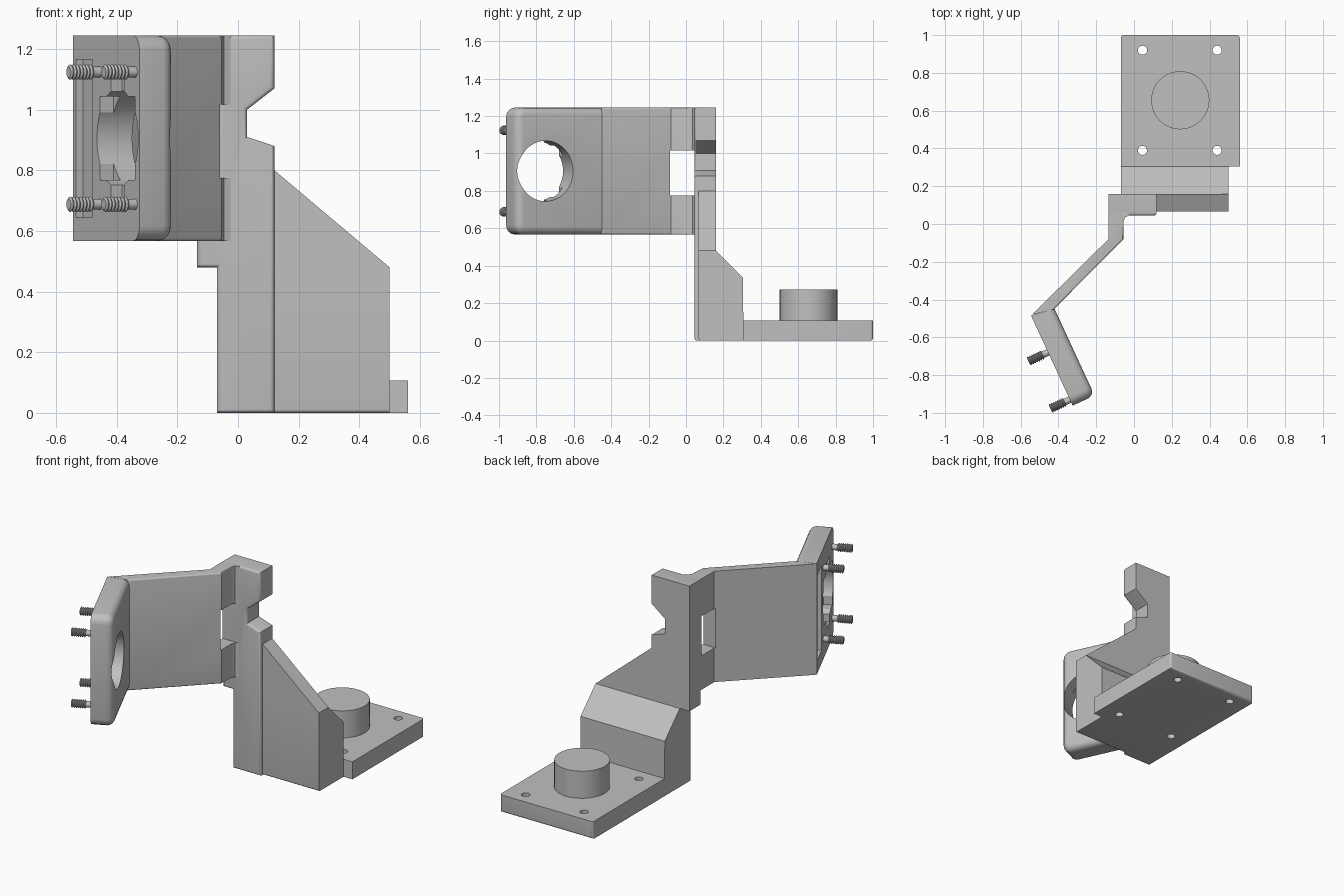
import bpy
import bmesh
import math
from mathutils import Matrix, Vector

if "Cube" in bpy.data.objects:
    bpy.data.objects.remove(bpy.data.objects["Cube"], do_unlink=True)

grey = bpy.data.materials.new("plain grey")
grey.use_nodes = True
COLOUR = (0.53, 0.53, 0.53, 1)
grey.diffuse_color = COLOUR
grey.node_tree.nodes["Principled BSDF"].inputs["Base Color"].default_value = COLOUR


def finish(name, bm, matrix=None):
    bmesh.ops.recalc_face_normals(bm, faces=bm.faces[:])
    mesh = bpy.data.meshes.new(name)
    bm.to_mesh(mesh)
    bm.free()
    mesh.materials.append(grey)
    obj = bpy.data.objects.new(name, mesh)
    bpy.context.collection.objects.link(obj)
    if matrix:
        obj.matrix_world = matrix
    return obj


def prism(points, axis, lo, hi):
    """Extrude a 2D outline along the given axis."""
    def place(a, b, c):
        return {"x": (c, a, b), "y": (a, c, b), "z": (a, b, c)}[axis]
    bm = bmesh.new()
    face = bm.faces.new([bm.verts.new(place(a, b, lo)) for a, b in points])
    ext = bmesh.ops.extrude_face_region(bm, geom=[face])
    verts = [v for v in ext["geom"] if isinstance(v, bmesh.types.BMVert)]
    bmesh.ops.translate(bm, verts=verts, vec=place(0, 0, hi - lo))
    bmesh.ops.recalc_face_normals(bm, faces=bm.faces[:])
    return bm


def box(x0, x1, y0, y1, z0, z1):
    return prism([(x0, y0), (x1, y0), (x1, y1), (x0, y1)], "z", z0, z1)


def cylinder(x, y, z, radius, depth, along_y=False):
    bm = bmesh.new()
    turn = Matrix.Rotation(math.pi / 2, 4, "X") if along_y else Matrix()
    bmesh.ops.create_cone(bm, cap_ends=True, segments=48, radius1=radius,
                          radius2=radius, depth=depth,
                          matrix=Matrix.Translation((x, y, z)) @ turn)
    return bm


def round_edges(bm, rule, width):
    """Round the edges whose two ends satisfy the rule."""
    edges = [e for e in bm.edges if rule(e.verts[0].co, e.verts[1].co)]
    bmesh.ops.bevel(bm, geom=edges, offset=width, segments=4, profile=0.5,
                    affect="EDGES", clamp_overlap=True)


def near(a, b):
    return abs(a - b) < 0.001


def cut(obj, bm, matrix=None):
    cutter = finish("cutter", bm, matrix)
    cutter.hide_render = True
    mod = obj.modifiers.new("cut", "BOOLEAN")
    mod.operation = "DIFFERENCE"
    mod.solver = "EXACT"
    mod.object = cutter
    bpy.context.view_layer.objects.active = obj
    bpy.ops.object.modifier_apply(modifier=mod.name)
    bpy.data.objects.remove(cutter, do_unlink=True)


parts = []

# Base plate with four mounting holes and a round boss
bm = box(-0.07, 0.56, 0.305, 1.0, 0, 0.107)
round_edges(bm, lambda a, b: a.y > 0.9 and b.y > 0.9 and
            (not near(a.z, b.z) or a.z + b.z < 0.01), 0.015)
base = finish("base_plate", bm)
for x in (0.045, 0.44):
    for y in (0.39, 0.92):
        cut(base, cylinder(x, y, 0.05, 0.024, 0.3))
parts.append(base)
parts.append(finish("round_boss", cylinder(0.245, 0.655, 0.16, 0.154, 0.225)))

# Foot block with sloped back, and the sloped rib above it
bm = prism([(0.067, 0), (0.307, 0), (0.305, 0.335), (0.16, 0.48), (0.067, 0.48)],
           "x", -0.07, 0.5)
round_edges(bm, lambda a, b: near(a.y, 0.067) and near(b.y, 0.067) and
            a.z + b.z < 0.01, 0.012)
parts.append(finish("foot_block", bm))
parts.append(finish("sloped_rib", prism(
    [(0.11, 0.45), (0.5, 0.45), (0.5, 0.48), (0.12, 0.8), (0.11, 0.8)],
    "y", 0.067, 0.16)))

# Upright column with a notch on its left side
bm = prism([(-0.07, 0), (0.12, 0), (0.12, 0.88), (0.03, 0.91), (0.03, 1.0),
            (0.12, 1.07), (0.12, 1.245), (-0.135, 1.245), (-0.135, 0.48),
            (-0.07, 0.48)], "y", 0.045, 0.16)
round_edges(bm, lambda a, b: near(a.y, 0.045) and near(b.y, 0.045), 0.014)
parts.append(finish("upright_column", bm))

# Cranked arm with a square window
bm = prism([(-0.135, 0.16), (-0.135, -0.08), (-0.54, -0.48), (-0.425, -0.452),
            (-0.055, -0.08), (-0.055, 0.015), (-0.046, 0.036), (-0.025, 0.045),
            (-0.025, 0.16)], "z", 0.567, 1.245)
round_edges(bm, lambda a, b: near(a.z, b.z) and -0.4 < (a.y + b.y) / 2 < 0 and
            a.x + b.x > a.y + b.y - 0.06, 0.02)
arm = finish("cranked_arm", bm)
cut(arm, box(-0.3, 0.05, -0.085, 0.045, 0.775, 1.017))
parts.append(arm)

# End plate, modelled in its own frame: x along it, y into its thickness
THICK, LENGTH, MID = 0.128, 0.525, 0.906
frame = (Matrix.Translation((-0.545, -0.485, 0)) @
         Matrix.Rotation(math.radians(-65.2), 4, "Z"))
bm = prism([(0, 0), (LENGTH, 0), (LENGTH, THICK), (0.02, THICK)], "z", 0.567, 1.245)
round_edges(bm, lambda a, b: near(a.x, LENGTH) and near(b.x, LENGTH) and
            near(a.z, b.z), 0.05)
round_edges(bm, lambda a, b: near(a.y, THICK) and near(b.y, THICK) and
            a.x + b.x > 0.1, 0.04)
plate = finish("end_plate", bm, frame)
bpy.context.view_layer.update()
HOLE = 0.352
cut(plate, cylinder(HOLE, 0.06, MID, 0.162, 0.4, along_y=True), frame)
# Shallow pockets on the outer face
for half_w, half_h, deep in ((0.138, 0.138, 0.05), (0.05, 0.2, 0.04)):
    cut(plate, box(HOLE - half_w, HOLE + half_w, -0.1, deep,
                   MID - half_h, MID + half_h), frame)
cut(plate, box(0.025, 0.155, -0.1, 0.025, 0.645, 1.165), frame)
parts.append(plate)


# Screws with ridged threads, turned around the plate's thickness axis
def screw(x, z):
    profile = [(0.03, 0.018), (-0.03, 0.018)]
    for i in range(7):
        start = -0.03 - i * 0.012
        profile += [(start - 0.005, 0.025), (start - 0.007, 0.025),
                    (start - 0.012, 0.018)]
    bm = bmesh.new()
    rings = []
    for y, r in profile:
        angles = [math.tau * k / 20 for k in range(20)]
        rings.append([bm.verts.new((x + r * math.cos(t), y, z + r * math.sin(t)))
                      for t in angles])
    for a, b in zip(rings, rings[1:]):
        for k in range(20):
            j = (k + 1) % 20
            bm.faces.new((a[k], a[j], b[j], b[k]))
    bm.faces.new(rings[0])
    bm.faces.new(rings[-1])
    return bm


for column, x in (("inner", 0.214), ("outer", 0.49)):
    for row, z in (("lower", 0.688), ("upper", 1.124)):
        parts.append(finish(f"{row}_{column}_screw", screw(x, z), frame))

# Smooth rounded surfaces while keeping hard edges
for obj in parts:
    bpy.ops.object.select_all(action="DESELECT")
    obj.select_set(True)
    bpy.context.view_layer.objects.active = obj
    bpy.ops.object.shade_smooth_by_angle(angle=math.radians(30))
